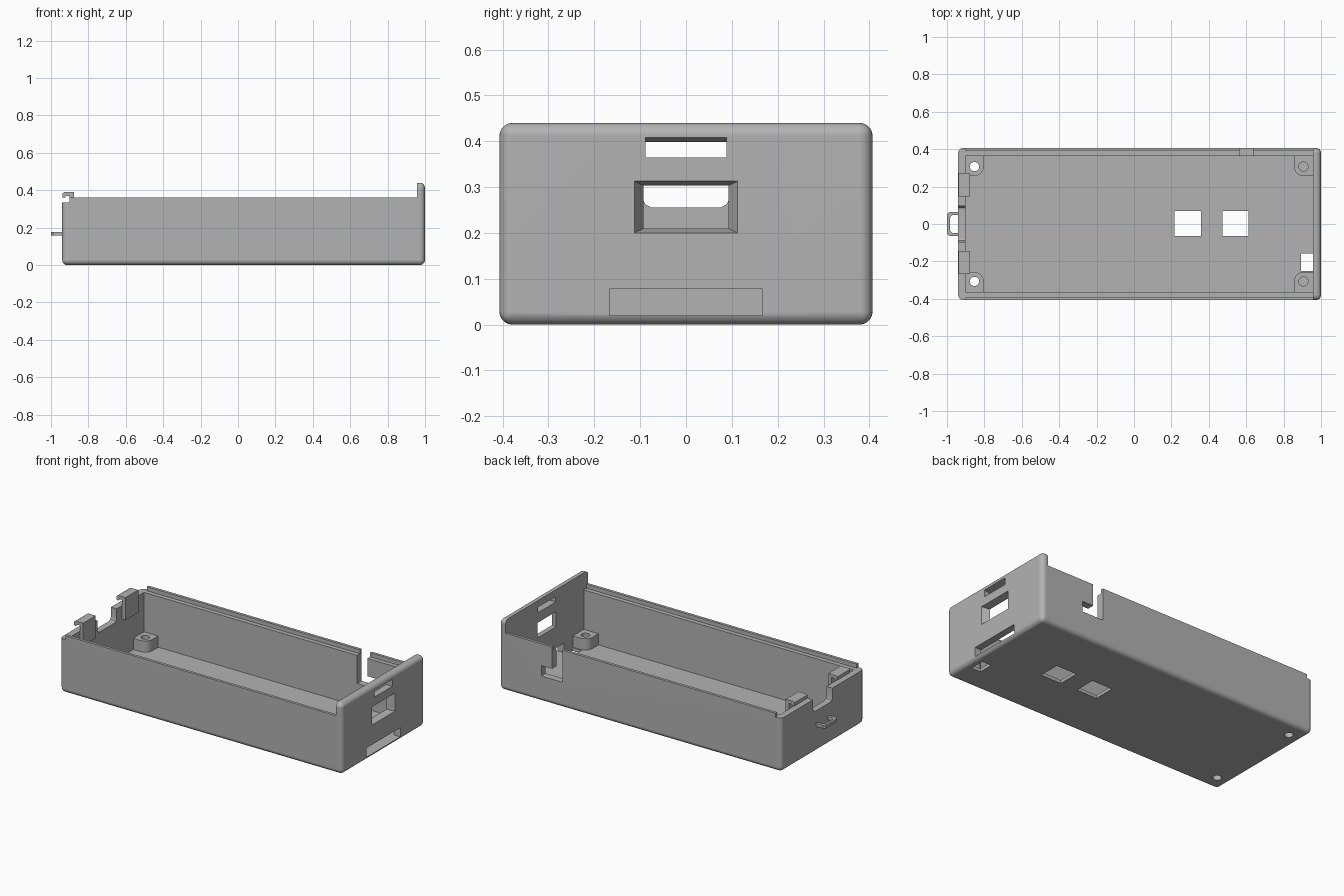
import bpy, bmesh
from math import cos, sin, pi, radians
from mathutils import Vector

cube = bpy.data.objects.get("Cube")
if cube:
    bpy.data.objects.remove(cube)

# Single grey plastic
grey = bpy.data.materials.new("grey_plastic")
grey.use_nodes = True
COLOUR = (0.45, 0.45, 0.45, 1)
grey.diffuse_color = COLOUR
grey.node_tree.nodes["Principled BSDF"].inputs["Base Color"].default_value = COLOUR

# Main dimensions
LEFT, RIGHT, HALF = -0.94, 1.0, 0.407
IN_LEFT, IN_RIGHT, IN_HALF = -0.9, 0.957, 0.363
FLOOR, LEDGE, RIM, TOP = 0.02, 0.335, 0.36, 0.44


def finish(name, bm):
    bmesh.ops.recalc_face_normals(bm, faces=bm.faces)
    mesh = bpy.data.meshes.new(name)
    bm.to_mesh(mesh)
    bm.free()
    mesh.materials.append(grey)
    ob = bpy.data.objects.new(name, mesh)
    bpy.context.collection.objects.link(ob)
    return ob


def box(name, x, y, z, bevel=0, inset=(0, 0, 0)):
    """Box from ranges; inset narrows the low-x end by (y sides, bottom, top)."""
    bm = bmesh.new()
    bmesh.ops.create_cube(bm, size=1)
    for v in bm.verts:
        low = v.co.x < 0
        side, up = v.co.y > 0, v.co.z > 0
        v.co = Vector((x[v.co.x > 0], y[side], z[up]))
        if low:
            v.co.y += -inset[0] if side else inset[0]
            v.co.z += -inset[2] if up else inset[1]
    if bevel:
        bmesh.ops.bevel(bm, geom=bm.edges[:], offset=bevel, segments=5,
                        profile=0.5, affect='EDGES')
    return finish(name, bm)


def prism(name, points, axis, lo, hi):
    """Extrude a 2D outline along axis x, y or z."""
    place = {'x': lambda a, b, d: (d, a, b),
             'y': lambda a, b, d: (a, d, b),
             'z': lambda a, b, d: (a, b, d)}[axis]
    bm = bmesh.new()
    face = bm.faces.new([bm.verts.new(place(a, b, lo)) for a, b in points])
    moved = bmesh.ops.extrude_face_region(bm, geom=[face])["geom"]
    shift = Vector(place(0, 0, hi - lo))
    bmesh.ops.translate(bm, vec=shift,
                        verts=[g for g in moved if isinstance(g, bmesh.types.BMVert)])
    return finish(name, bm)


def rod(name, x, y, r, lo, hi):
    ring = [(x + r * cos(i * pi / 12), y + r * sin(i * pi / 12)) for i in range(24)]
    return prism(name, ring, 'z', lo, hi)


def apply(ob, mod):
    bpy.context.view_layer.objects.active = ob
    bpy.ops.object.modifier_apply(modifier=mod.name)


def cut(ob, cutter):
    mod = ob.modifiers.new("cut", 'BOOLEAN')
    mod.operation, mod.solver, mod.object = 'DIFFERENCE', 'EXACT', cutter
    apply(ob, mod)
    bpy.data.objects.remove(cutter)


# Rounded block hollowed into a tray with a taller right end
body = box("case_body", (LEFT, RIGHT), (-HALF, HALF), (0, TOP), bevel=0.028)
cut(body, box("above_rim", (-2, IN_RIGHT), (-1, 1), (RIM, 1)))
cut(body, box("cavity", (IN_LEFT, IN_RIGHT), (-IN_HALF, IN_HALF), (FLOOR, 1)))

# Stepped rim: low left end, low inner ledge along the long walls
cut(body, box("left_step", (-2, IN_LEFT), (-1, 1), (LEDGE, 1)))
cut(body, box("inner_ledge", (-0.95, IN_RIGHT), (-0.39, 0.39), (LEDGE, 1)))

# Right end: grip slot, tapered port window, card slot
cut(body, box("grip_slot", (0.95, 1.01), (-0.088, 0.088), (0.365, 0.41),
              inset=(0, 0, 0.013)))
cut(body, box("port_window", (IN_RIGHT - 0.001, RIGHT + 0.001), (-0.113, 0.113),
              (0.2, 0.313), inset=(0.021, 0.01, 0.01)))
cut(body, box("card_slot", (0.94, 1.1), (-0.167, 0.167), (FLOOR, 0.078)))

# Floor openings
for x in ((0.217, 0.357), (0.473, 0.613)):
    cut(body, box("floor_window", x, (-0.063, 0.07), (-0.1, 0.1)))
cut(body, box("floor_corner_window", (0.893, IN_RIGHT), (-0.25, -0.158), (-0.1, 0.1)))

# Back wall: L-shaped notch
notch = [(0.565, 0.16), (0.71, 0.16), (0.71, 0.225), (0.635, 0.225), (0.635, 0.5), (0.565, 0.5)]
cut(body, prism("back_notch", notch, 'y', 0.3, 0.5))

# Left wall: cable notch with softened lower corners
half_notch = [(0.095, 0.5), (0.095, 0.275), (0.088, 0.262), (0.075, 0.255)]
notch = half_notch + [(-y, z) for y, z in reversed(half_notch)]
cut(body, prism("cable_notch", notch, 'x', -1.2, -0.85))

parts = [body]

# Corner screw bosses; the left pair is drilled through the floor
R, BOSS_TOP = 0.05, 0.09
for sx, cx, wall_x, end in ((-1, -0.853, IN_LEFT, "left"), (1, 0.906, IN_RIGHT, "right")):
    for sy, side in ((-1, "front"), (1, "back")):
        cy, wx, wy = sy * 0.307, wall_x + sx * 0.01, sy * (IN_HALF + 0.01)
        arc = [(cx - sx * R * sin(a), cy - sy * R * cos(a))
               for a in (i * pi / 16 for i in range(9))]
        outline = [(wx, wy), (wx, cy - sy * R)] + arc + [(cx - sx * R, wy)]
        boss = prism(f"{side}_{end}_screw_boss", outline, 'z', FLOOR - 0.01, BOSS_TOP)
        start = -0.1 if sx < 0 else FLOOR + 0.01
        cut(boss, rod("drill", cx, cy, 0.025, start, 0.2))
        if sx < 0:
            cut(body, rod("drill", cx, cy, 0.025, -0.1, 0.2))
        parts.append(boss)

# Snap hooks on the left end
hook = [(-0.9, 0.25), (-0.877, 0.25), (-0.877, 0.39), (-0.928, 0.39), (-0.938, 0.384),
        (-0.938, 0.362), (-0.93, 0.358), (-0.918, 0.37), (-0.9, 0.37)]
for side, lo, hi in (("front", -0.268, -0.144), ("back", 0.148, 0.274)):
    parts.append(prism(f"{side}_snap_hook", hook, 'y', lo, hi))

# Strap loop on the left end
outer = [(-0.93, 0.065), (-0.988, 0.065), (-1.0, 0.053)]
inner = [(-0.985, 0.036), (-0.974, 0.047), (-0.93, 0.047)]
loop = (outer + [(x, -y) for x, y in reversed(outer)]
        + [(x, -y) for x, y in reversed(inner)] + inner)
parts.append(prism("strap_loop", loop, 'z', 0.157, 0.177))

# Smooth rounded edges, keep corners crisp
for ob in parts:
    bpy.ops.object.select_all(action='DESELECT')
    ob.select_set(True)
    bpy.context.view_layer.objects.active = ob
    bpy.ops.object.shade_smooth_by_angle(angle=radians(30))
    ob.modifiers.new("flat_face_normals", 'WEIGHTED_NORMAL').keep_sharp = True
